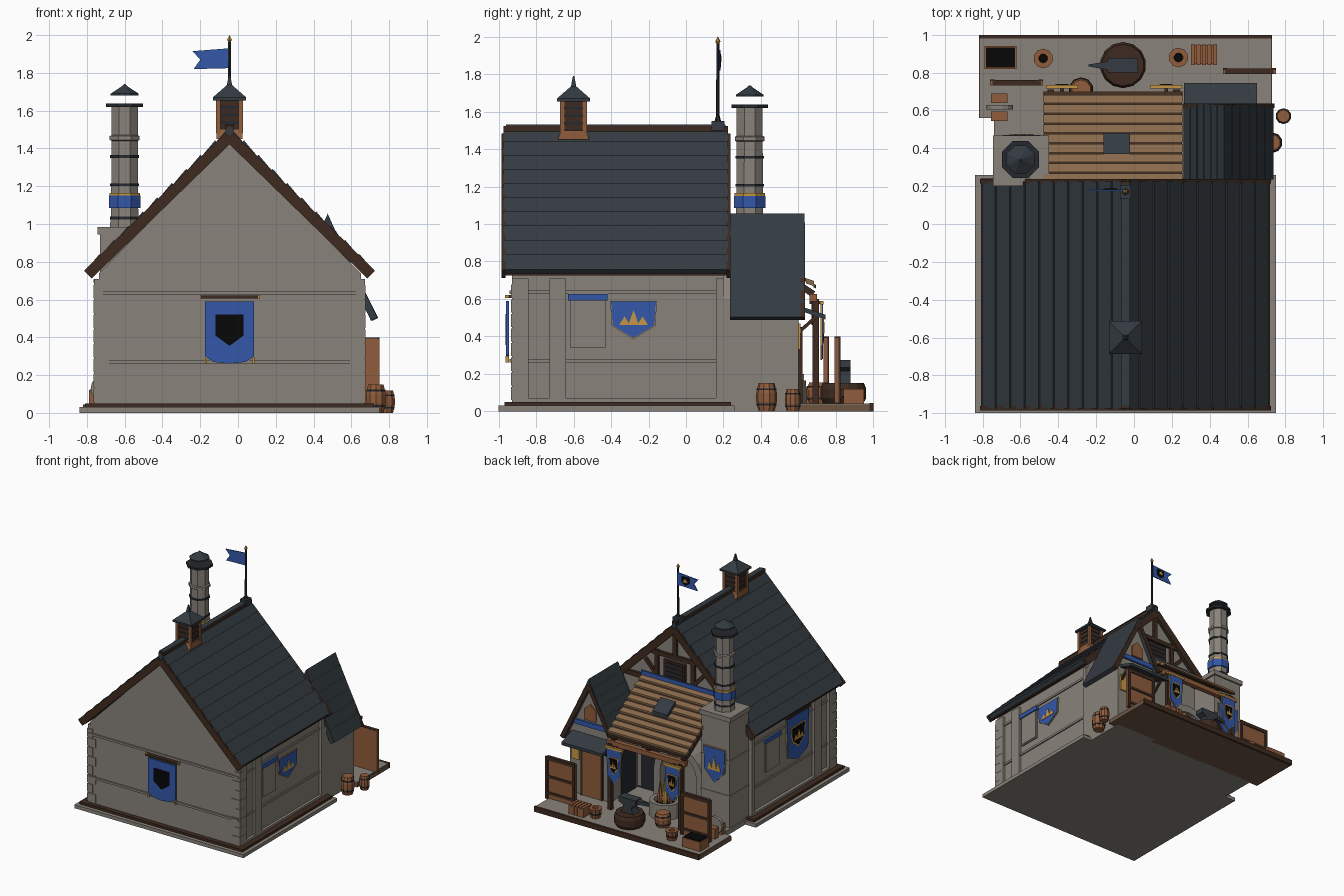
import bpy, bmesh, math
from mathutils import Vector

if "Cube" in bpy.data.objects:
    bpy.data.objects.remove(bpy.data.objects["Cube"])

def mat(name, r, g, b):
    m = bpy.data.materials.new(name)
    m.diffuse_color = (r, g, b, 1)
    m.use_nodes = True
    m.node_tree.nodes["Principled BSDF"].inputs["Base Color"].default_value = m.diffuse_color
    return m

STONE = mat("stone", .25, .225, .195)
SLATE = mat("slate", .034, .044, .053)
TIMBER = mat("dark_timber", .047, .023, .014)
PLANK = mat("plank", .25, .145, .072)
WOOD = mat("orange_wood", .28, .108, .045)
DECK = mat("weathered_deck", .15, .09, .055)
BLUE = mat("blue_cloth", .032, .096, .395)
GOLD = mat("gold", .56, .31, .06)
BLACK = mat("black", .002, .002, .002)
IRON = mat("iron", .018, .021, .026)

def finish(name, bm, m):
    bmesh.ops.recalc_face_normals(bm, faces=bm.faces)
    me = bpy.data.meshes.new(name)
    bm.to_mesh(me)
    bm.free()
    me.materials.append(m)
    o = bpy.data.objects.new(name, me)
    bpy.context.collection.objects.link(o)
    return o

def prism(name, pts, axis, a, b, m):
    """Extrude a 2D outline along an axis from a to b."""
    place = {'x': lambda p, t: (t, p[0], p[1]), 'y': lambda p, t: (p[0], t, p[1]),
             'z': lambda p, t: (p[0], p[1], t)}[axis]
    bm = bmesh.new()
    lo = [bm.verts.new(place(p, a)) for p in pts]
    hi = [bm.verts.new(place(p, b)) for p in pts]
    bm.faces.new(lo)
    bm.faces.new(hi)
    for i in range(len(pts)):
        j = (i + 1) % len(pts)
        bm.faces.new((lo[i], lo[j], hi[j], hi[i]))
    return finish(name, bm, m)

def box(name, x0, x1, y0, y1, z0, z1, m):
    return prism(name, [(x0, y0), (x1, y0), (x1, y1), (x0, y1)], 'z', z0, z1, m)

def bar(name, axis, p, q, w, a, b, m):
    """Straight beam of width w between two points of a plane."""
    p, q = Vector(p), Vector(q)
    n = Vector((-(q - p).y, (q - p).x)).normalized() * w / 2
    return prism(name, [p - n, q - n, q + n, p + n], axis, a, b, m)

def lathe(name, x, y, prof, m, n=10):
    """Solid of revolution from (radius, z) pairs."""
    bm = bmesh.new()
    rings = [[bm.verts.new((x + r * math.cos(math.tau * (i + .5) / n),
                            y + r * math.sin(math.tau * (i + .5) / n), z)) for i in range(n)]
             for r, z in prof]
    for a, b in zip(rings, rings[1:]):
        for i in range(n):
            bm.faces.new((a[i], a[(i + 1) % n], b[(i + 1) % n], b[i]))
    bm.faces.new(rings[0])
    bm.faces.new(rings[-1])
    return finish(name, bm, m)

def banner(name, axis, at, out, u, w, z0, z1, crest, point=.35):
    """Pointed cloth with a crest; out is the facing direction along the axis."""
    def layer(part, pts, k, m):
        prism(name + part, pts, axis, at + out * k, at + out * (k + .007), m)
    def shield(w, z0, z1, f=.35):
        h, k = w / 2, (z1 - z0) * f
        return [(u - h, z1), (u - h * .93, z0 + k), (u, z0), (u + h * .93, z0 + k), (u + h, z1)]
    def peaks(w, c, h, k):
        for d, t in ((-.2, .1), (0, .27), (.2, .1)):
            layer("_peak", [(u + w * (d - .12), c - h * .14), (u + w * (d + .12), c - h * .14),
                            (u + w * d, c + h * t)], k, GOLD)
    layer("_border", shield(w + .01, z0 - .006, z1 + .005, point), -.003, GOLD)
    layer("", shield(w, z0, z1, point), .002, BLUE)
    c, h = (z0 + z1) / 2, z1 - z0
    if crest == "shield":
        layer("_crest", shield(w * .66, c - h * .22, c + h * .28), .005, GOLD)
        layer("_crest_inner", shield(w * .56, c - h * .18, c + h * .25), .008, BLACK)
        peaks(w * .7, c + h * .04, h * .5, .011)
    else:
        peaks(w, c, h, .006)

def roof_slope(name, ridge, eave, y0, y1, n, thick, m, step=.01):
    """Slab of stepped courses between ridge and eave."""
    r, e = Vector(ridge), Vector(eave)
    d = (e - r).normalized()
    nor = Vector((-d.y, d.x))
    nor = nor if nor.y > 0 else -nor
    top = []
    for i in range(n):
        top += [r.lerp(e, i / n), r.lerp(e, (i + 1) / n) - nor * step]
    under = [e - nor * thick, Vector((r.x, r.y - thick / abs(nor.y)))]
    prism(name, top + under, 'y', y0, y1, m)

# Foundations and yard platform
box("plinth", -.84, .75, -1, .26, 0, .03, STONE)
box("plinth_sill", -.81, .72, -.97, .24, .03, .05, TIMBER)
box("yard_base", -.82, .73, .56, .98, 0, .036, DECK)
box("yard_paving", -.815, .725, .56, .98, .036, .042, STONE)
box("yard_edge", -.82, .73, .98, 1, 0, .044, TIMBER)
box("porch_floor", -.74, .67, .24, .57, 0, .042, STONE)

# Main house walls
CX = -.045
prism("main_walls", [(-.735, .05), (.65, .05), (.65, .74), (CX, 1.44), (-.735, .74)], 'y', -.93, .2, STONE)
for z in (.27, .635):
    box("wall_band", -.745, .66, -.942, .16, z - .009, z + .009, STONE)
for x0, x1 in ((.64, .672), (-.762, -.73)):
    for y0, y1 in ((-.93, -.84), (-.73, -.64), (.16, .2)):
        box("wall_pilaster", x0, x1, y0, y1, .05, .71, STONE)
    box("wall_foot", x0, x1, -.93, .2, .05, .07, STONE)
for i in range(8):
    q = .05 if i % 2 else .08
    for x0, x1 in ((-.764, -.764 + q), (.674 - q, .674)):
        box("corner_stone", x0, x1, -.935, -.93 + q, .06 + i * .078, .13 + i * .078, STONE)

# Main roof
for s in (-1, 1):
    side = "left" if s < 0 else "right"
    roof_slope(side + "_roof", (CX, 1.518), (CX + s * .765, .765), -.975, .225, 10, .05, SLATE)
    for y in (-.985, .215):
        bar("barge_board", 'y', (CX, 1.462), (CX + s * .75, .733), .058, y, y + .022, TIMBER)
    box("eave_board", *sorted((CX + s * .715, CX + s * .735)), -.97, .22, .725, .755, TIMBER)
box("ridge_beam", CX - .02, CX + .02, -.975, .225, 1.49, 1.524, TIMBER)
box("ridge_cap", CX - .024, CX + .024, -.96, .21, 1.522, 1.53, SLATE)

# Timbered rear gable
box("gable_tie_beam", -.5, .42, .2, .222, .96, 1.0, TIMBER)
for s in (-1, 1):
    bar("gable_strut", 'y', (CX + s * .15, 1.0), (CX + s * .28, 1.14), .03, .2, .22, TIMBER)
    box("gable_post", CX + s * .17 - .018, CX + s * .17 + .018, .2, .22, .98, 1.24, TIMBER)
box("gable_collar", -.26, .17, .2, .222, 1.2, 1.235, TIMBER)
box("king_post", CX - .018, CX + .018, .2, .22, 1.2, 1.44, TIMBER)
box("loft_shutter", CX - .1, CX + .1, .2, .226, 1.02, 1.18, TIMBER)
for i in range(4):
    box("loft_slat", CX - .085, CX + .085, .226, .231, 1.035 + i * .036, 1.055 + i * .036, IRON)

# Ridge vent
prism("vent_saddle", [(-.685, 1.45), (-.515, 1.45), (-.535, 1.5), (-.665, 1.5)], 'x', CX - .07, CX + .07, WOOD)
box("vent_core", CX - .06, CX + .06, -.66, -.54, 1.45, 1.66, IRON)
for x in (-.06, .06):
    for y in (-.06, .06):
        box("vent_post", CX + x - .012, CX + x + .012, y - .612, y - .588, 1.48, 1.66, WOOD)
for i in range(4):
    box("vent_louvre", CX - .064, CX + .064, -.664, -.536, 1.505 + i * .04, 1.53 + i * .04, TIMBER)
lathe("vent_roof", CX, -.6, [(.125, 1.655), (.125, 1.67), (.02, 1.735), (.005, 1.79)], SLATE, 4)

# Flag and pole
box("pole_saddle", CX - .03, CX + .03, .135, .205, 1.5, 1.55, SLATE)
lathe("flag_pole", CX, .17, [(.02, 1.54), (.009, 1.58), (.008, 1.97)], IRON, 6)
lathe("pole_tip", CX, .17, [(.006, 1.96), (.014, 1.975), (.001, 2.0)], GOLD, 6)
prism("flag", [(-.05, 1.93), (-.24, 1.915), (-.2, 1.87), (-.235, 1.82), (-.05, 1.825)], 'y', .175, .183, BLUE)
prism("flag_crest", [(-.16, 1.91), (-.09, 1.91), (-.09, 1.86), (-.125, 1.835), (-.16, 1.86)], 'y', .183, .187, BLACK)
prism("flag_peak", [(-.148, 1.865), (-.102, 1.865), (-.125, 1.9)], 'y', .187, .19, GOLD)

# Chimney
box("chimney_base", -.73, -.465, .2, .455, 0, .95, STONE)
for z in (.3, .6):
    box("chimney_course", -.735, -.46, .2, .46, z, z + .015, STONE)
box("chimney_shoulder", -.745, -.45, .2, .468, .945, .985, STONE)
X, Y = -.6, .34
lathe("chimney_shaft", X, Y, [(.085, .98), (.078, 1.06), (.075, 1.44), (.086, 1.445),
                              (.086, 1.465), (.075, 1.47), (.075, 1.62)], STONE, 8)
for z in (1.025, 1.2, 1.35):
    lathe("chimney_iron_band", X, Y, [(.083, z), (.083, z + .014)], IRON, 8)
lathe("chimney_blue_band", X, Y, [(.091, 1.085), (.091, 1.15)], BLUE, 8)
lathe("chimney_gold_band", X, Y, [(.088, 1.15), (.088, 1.165)], GOLD, 8)
lathe("chimney_rim", X, Y, [(.106, 1.62), (.106, 1.638)], IRON, 8)
lathe("chimney_cap", X, Y, [(.08, 1.68), (.08, 1.69), (.015, 1.73), (.005, 1.74)], SLATE, 8)

# Side annex with steep roof
prism("annex_walls", [(.29, 0), (.67, 0), (.67, .6), (.475, .99), (.29, .62)], 'y', .2, .6, STONE)
for s, ex, ez in ((-1, .26, .62), (1, .74, .505)):
    roof_slope("annex_roof", (.475, 1.055), (ex, ez), .235, .632, 6, .04, SLATE, .003)
    bar("annex_barge_board", 'y', (.475, 1.0), (ex - s * .014, ez - .01), .035, .612, .636, TIMBER)
prism("annex_awning", [(.6, .54), (.6, .565), (.745, .515), (.745, .49)], 'x', .265, .65, SLATE)
box("annex_sign", .32, .62, .602, .618, .635, .675, BLUE)
prism("annex_gable_panel", [(.42, .69), (.53, .69), (.53, .78), (.475, .83), (.42, .78)], 'y', .6, .612, WOOD)
box("annex_door", .37, .54, .6, .616, .045, .43, WOOD)
for x in (.355, .54):
    box("door_jamb", x, x + .015, .6, .622, .045, .45, TIMBER)
box("annex_window", .58, .65, .6, .612, .33, .47, GOLD)
for x in (.29, .63):
    bar("awning_brace", 'x', (.6, .42), (.7, .51), .018, x, x + .018, TIMBER)

# Plank porch roof
for i in range(9):
    y = .225 + i * .052
    z = 1.005 - (y - .225) * .69
    prism("porch_plank", [(y, z - .035), (y, z - .008), (y + .042, z - .022), (y + .042, z - .05)],
          'x', -.48, .26, PLANK)
    prism("porch_gap_batten", [(y + .04, z - .055), (y + .04, z - .036), (y + .054, z - .045), (y + .054, z - .064)],
          'x', -.475, .255, TIMBER)
for x in (-.45, -.12, .21):
    bar("porch_rafter", 'x', (.2, .95), (.68, .625), .035, x - .018, x + .018, TIMBER)
box("porch_beam", -.48, .26, .66, .7, .585, .625, WOOD)
for x in (-.44, .225):
    box("porch_post", x - .018, x + .018, .675, .71, .04, .6, TIMBER)
    s = 1 if x < 0 else -1
    bar("porch_brace", 'y', (x, .47), (x + s * .11, .59), .025, .67, .692, TIMBER)
box("porch_flashing", -.48, .26, .222, .235, 1.0, 1.035, BLUE)
prism("porch_hatch", [(.37, .9), (.37, .935), (.48, .86), (.48, .825)], 'x', -.16, -.02, SLATE)

# Arched doorways and stone hearth arch under the porch
def arch(x, r, z1):
    c = z1 - r
    return [(x + r, .04)] + [(x + r * math.cos(math.pi * i / 10), c + r * math.sin(math.pi * i / 10))
                             for i in range(11)] + [(x - r, .04)]
prism("door_surround", arch(.15, .14, .54), 'y', .2, .235, STONE)
prism("dark_doorway", arch(.15, .105, .5), 'y', .235, .241, IRON)
prism("annex_side_doorway", arch(.36, .1, .43), 'x', .284, .291, IRON)
prism("hearth_arch", arch(-.22, .23, .58) + arch(-.22, .17, .52)[::-1], 'y', .2, .42, STONE)
lathe("fire_ring", -.17, .52, [(.13, .04), (.125, .165), (.09, .165), (.085, .12)], STONE, 12)
lathe("fire_coals", -.17, .52, [(.088, .12), (.06, .15)], BLACK, 10)
for i in range(7):
    a = i * math.tau / 6
    r = .045 if i < 6 else 0
    lathe("flame", -.17 + r * math.cos(a), .52 + r * math.sin(a),
          [(.016, .14), (.022, .19), (.002, .3 + .03 * (i % 3) + (.1 if i == 6 else 0))],
          WOOD if i % 2 else GOLD, 5)

# Banners and side windows
prism("front_banner", [(-.175, .59), (-.175, .3), (-.13, .27), (-.045, .26), (.04, .27), (.085, .3), (.085, .59)],
      'y', -.96, -.945, BLUE)
prism("front_crest", [(-.12, .52), (-.12, .41), (-.045, .355), (.03, .41), (.03, .52)], 'y', -.964, -.958, BLACK)
for x in (-.175, .077):
    box("front_banner_weight", x, x + .01, -.963, -.945, .26, .295, GOLD)
box("front_banner_rod", -.195, .105, -.965, -.93, .605, .622, TIMBER)
for x in (-.2, .105):
    box("rod_end", x, x + .012, -.965, -.945, .605, .622, GOLD)
banner("right_banner", 'x', .66, 1, -.28, .24, .39, .585, "peaks")
banner("left_banner", 'x', -.745, -1, -.43, .29, .3, .68, "shield", .15)
box("left_banner_rod", -.765, -.735, -.585, -.275, .69, .705, TIMBER)
banner("chimney_banner", 'y', .462, 1, -.595, .2, .4, .69, "peaks")
for x in (.17, -.38):
    banner("porch_banner", 'y', .722, 1, x, .13, .28, .57, "shield", .25)
    box("porch_banner_rod", x - .085, x + .085, .715, .735, .57, .588, GOLD)
    box("banner_bracket", x - .01, x + .01, .66, .72, .572, .59, TIMBER)
for x, s, y in ((.65, 1, -.525), (-.735, -1, -.1)):
    box("window_frame", *sorted((x, x + s * .014)), y - .085, y + .085, .35, .59, STONE)
    box("window_panel", *sorted((x, x + s * .009)), y - .095, y + .095, .34, .6, STONE)
    box("window_lintel", *sorted((x, x + s * .022)), y - .105, y + .105, .592, .625, BLUE)

# Yard gates
for x0, x1, y in ((.47, .75, .805), (-.76, -.48, .745)):
    box("gate_boards", x0, x1, y - .012, y + .01, .045, .393, WOOD)
    box("gate_cap", x0 + .012, x1 - .012, y - .011, y + .017, .39, .4, TIMBER)
    for x in (x0, x1 - .025):
        box("gate_post", x, x + .025, y + .01, y + .019, .04, .4, TIMBER)
    for z in (.08, .22, .37):
        box("gate_rail", x0, x1, y + .01, y + .017, z, z + .022, TIMBER)

# Barrels and buckets
for x, y, z, r, h in ((.73, .43, 0, .055, .15), (.79, .57, 0, .042, .118), (-.28, .71, .04, .066, .115)):
    lathe("barrel", x, y, [(r * .78, z), (r, z + h * .35), (r, z + h * .65), (r * .78, z + h)], WOOD)
    for k in (.2, .75):
        lathe("barrel_hoop", x, y, [(r * .97, z + h * k), (r * .97, z + h * (k + .07))], IRON)
for x, y in ((-.48, .875), (.235, .88)):
    lathe("bucket", x, y, [(.038, .04), (.052, .12), (.024, .12), (.022, .09)], WOOD)
    lathe("bucket_hoop", x, y, [(.047, .07), (.049, .082)], IRON)
    lathe("bucket_filling", x, y, [(.023, .09), (.02, .1)], BLACK)

# Anvil on its stump
lathe("stump", -.058, .84, [(.105, .04), (.122, .07), (.122, .12), (.11, .15)], TIMBER, 14)
prism("anvil", [(-.12, .15), (.0, .15), (-.02, .19), (-.02, .215), (.02, .235), (.02, .275), (-.14, .275),
                (-.14, .23), (-.1, .21), (-.1, .19)], 'y', .8, .878, SLATE)
prism("anvil_horn", [(-.14, .815), (-.24, .833), (-.24, .843), (-.14, .86)], 'z', .24, .27, SLATE)

# Coal trough, slatted crate and grindstone
box("trough", -.79, -.62, .82, .94, .042, .12, WOOD)
box("trough_coal", -.782, -.628, .828, .932, .12, .127, BLACK)
box("crate", .305, .435, .845, .945, .042, .105, WOOD)
for i in range(5):
    box("crate_slat", .3 + i * .0295, .322 + i * .0295, .84, .95, .042, .12, WOOD)
for y in (.57, .665):
    box("grindstone_stand", -.755, -.67, y - .025, y + .025, .04, .13, WOOD)
prism("grindstone", [(-.71 + .07 * math.cos(math.tau * i / 14), .13 + .07 * math.sin(math.tau * i / 14))
                     for i in range(14)], 'y', .605, .63, STONE)
